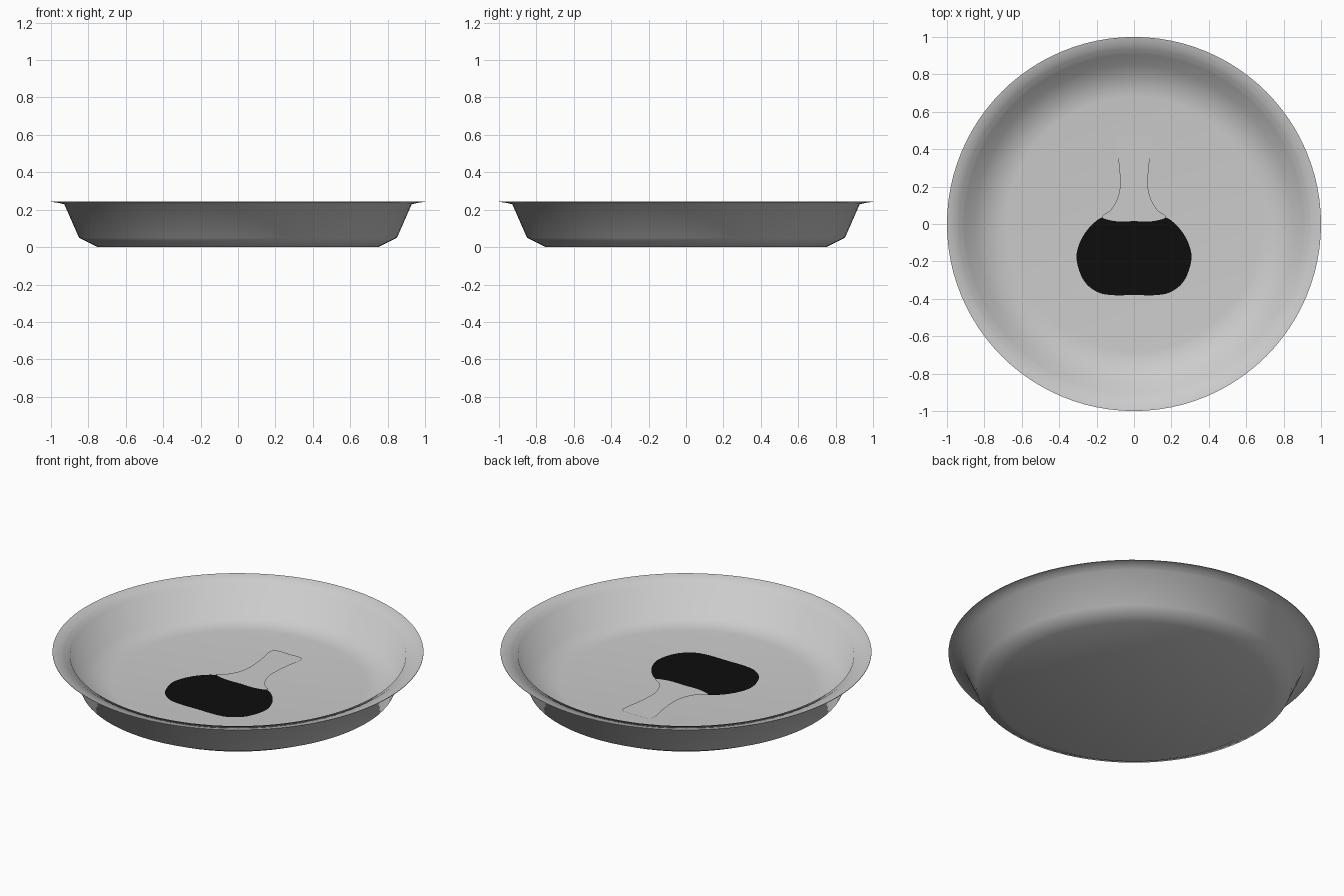
import bpy, bmesh, math
from mathutils import Vector

if "Cube" in bpy.data.objects:
    bpy.data.objects.remove(bpy.data.objects["Cube"])

SIDES = 96


def finish(name, bm):
    me = bpy.data.meshes.new(name)
    bm.to_mesh(me)
    bm.free()
    ob = bpy.data.objects.new(name, me)
    bpy.context.collection.objects.link(ob)
    return ob


def lathe(name, profile):
    bm = bmesh.new()
    vs = [bm.verts.new((r, 0, z)) for r, z in profile]
    edges = [bm.edges.new(p) for p in zip(vs, vs[1:])]
    bmesh.ops.spin(bm, geom=vs + edges, cent=(0, 0, 0), axis=(0, 0, 1),
                   angle=2 * math.pi, steps=SIDES, use_duplicate=False)
    bmesh.ops.remove_doubles(bm, verts=bm.verts, dist=1e-5)
    bmesh.ops.recalc_face_normals(bm, faces=bm.faces)
    return finish(name, bm)


def spline(points, steps=6):
    """Smooth closed curve through the points."""
    n, out = len(points), []
    for i in range(n):
        a, b, c, d = (Vector(points[(i + k) % n]) for k in (-1, 0, 1, 2))
        for s in range(steps):
            t = s / steps
            out.append(0.5 * (2 * b + (c - a) * t + (2 * a - 5 * b + 4 * c - d) * t * t
                              + (3 * b - a - 3 * c + d) * t ** 3))
    return out


def sheet(name, half, z, color=None):
    """Flat shape from the right half of its outline, mirrored in x."""
    pts = half + [(-x, y) for x, y in reversed(half) if x > 0]
    bm = bmesh.new()
    f = bm.faces.new([bm.verts.new((p.x, p.y, z)) for p in spline(pts)])
    f.normal_update()
    if f.normal.z < 0:
        f.normal_flip()
    bmesh.ops.triangulate(bm, faces=[f])
    ob = finish(name, bm)
    if color:
        mat = bpy.data.materials.new(name + "_paint")
        mat.diffuse_color = color
        mat.use_nodes = True
        mat.node_tree.nodes["Principled BSDF"].inputs["Base Color"].default_value = mat.diffuse_color
        ob.data.materials.append(mat)
    return ob


# Dish: underside, outer wall, lip, inner wall, slightly hollow floor
floor = [(0.85 * t, 0.037 + 0.027 * t * t) for t in (1, 0.8, 0.6, 0.4, 0.2, 0)]
dish = lathe("dish", [(0, 0), (0.75, 0), (0.85, 0.05), (0.93, 0.232), (1, 0.242),
                      (1, 0.245), (0.905, 0.224)] + floor)
bpy.context.view_layer.objects.active = dish
dish.select_set(True)
bpy.ops.object.shade_smooth_by_angle(angle=math.radians(80))

# Dark opening
sheet("opening", [(0, -0.38), (0.12, -0.38), (0.2, -0.362), (0.27, -0.3), (0.307, -0.19),
                  (0.29, -0.1), (0.24, -0.02), (0.17, 0.035), (0.1, 0.03), (0, 0.03)],
      0.047, (0.004, 0.004, 0.004, 1))

# Flared tab
sheet("tab", [(0, 0.015), (0.1, 0.015), (0.172, 0.038), (0.125, 0.075), (0.09, 0.135),
              (0.074, 0.21), (0.082, 0.33), (0.098, 0.42), (0.096, 0.46), (0.07, 0.475),
              (0, 0.475)], 0.05)
